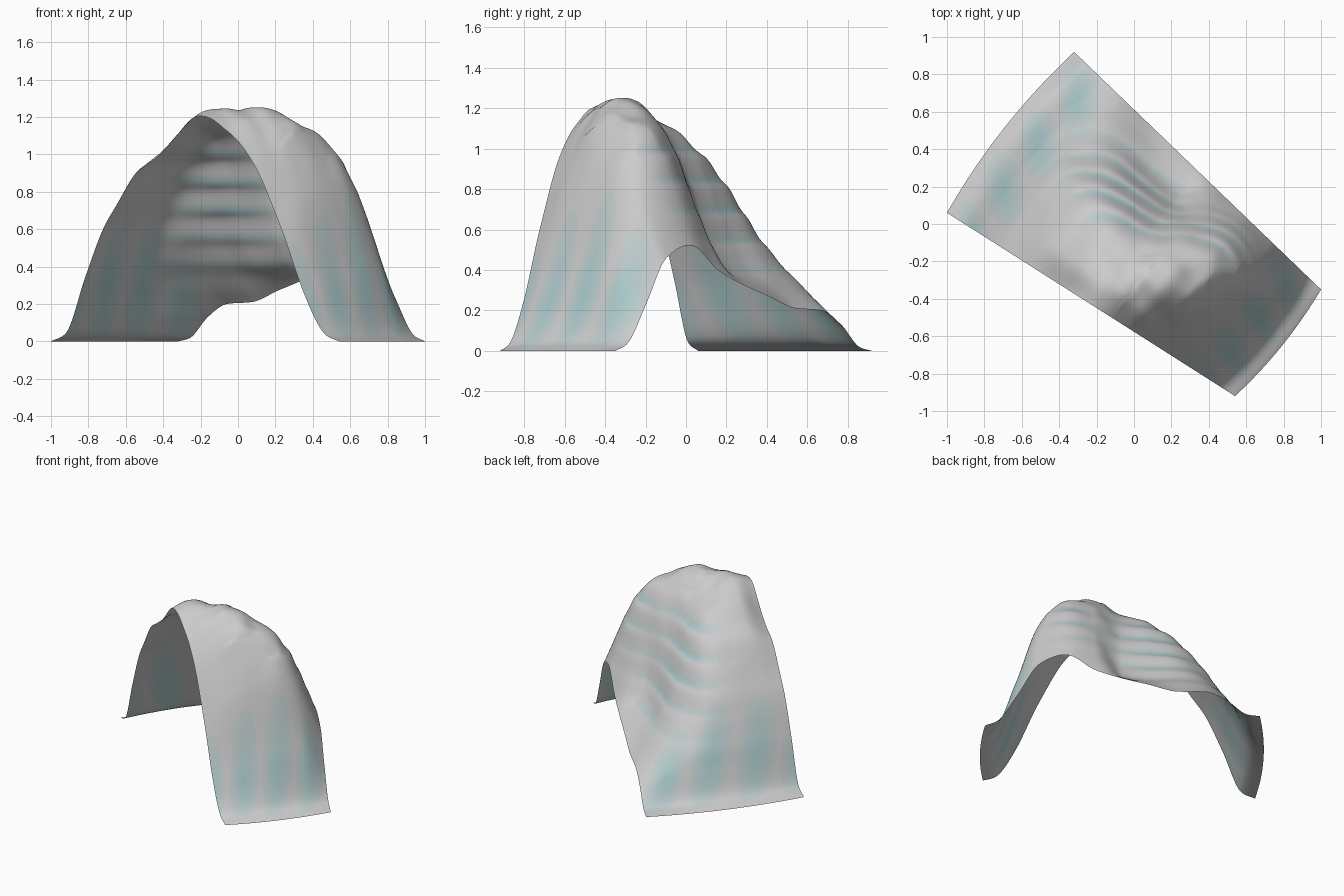
import bpy, math
from mathutils import Vector

if "Cube" in bpy.data.objects:
    bpy.data.objects.remove(bpy.data.objects["Cube"])

# Sparse height profiles: each row runs along the arch, rows go front edge to back edge
U = [0, .05, .12, .2, .3, .4, .5, .6, .7, .8, .88, .95, 1]
ROWS = {
    0:   [0, .04, .35, .66, .90, 1.03, 1.20, 1.14, .96, .60, .25, .04, 0],
    .15: [0, .05, .37, .68, .95, 1.12, 1.24, 1.21, 1.06, .72, .31, .05, 0],
    .35: [0, .06, .38, .69, .94, 1.09, 1.16, 1.25, 1.17, .83, .36, .06, 0],
    .5:  [0, .06, .37, .65, .87, .99, 1.04, 1.18, 1.15, .88, .40, .06, 0],
    .65: [0, .05, .33, .51, .67, .73, .79, 1.04, 1.10, .90, .43, .06, 0],
    .8:  [0, .03, .25, .38, .44, .44, .48, .78, .93, .79, .41, .06, 0],
    1:   [0, .02, .13, .20, .21, .27, .325, .40, .52, .46, .23, .04, 0],
}
V = list(ROWS)


def spline(xs, ys, x):
    """Cubic interpolation through uneven samples, without overshoot."""
    n = len(xs)
    i = 0
    while i < n - 2 and x > xs[i + 1]:
        i += 1

    def sec(k):
        return (ys[k + 1] - ys[k]) / (xs[k + 1] - xs[k])

    def slope(k):
        if k == 0 or k == n - 1:
            return sec(min(k, n - 2))
        a, b = sec(k - 1), sec(k)
        m = (ys[k + 1] - ys[k - 1]) / (xs[k + 1] - xs[k - 1])
        lim = 2 * min(abs(a), abs(b)) if a * b > 0 else abs(m)
        return max(-lim, min(lim, m))
    h = xs[i + 1] - xs[i]
    t = (x - xs[i]) / h
    return ((2*t**3 - 3*t**2 + 1) * ys[i] + (t**3 - 2*t**2 + t) * h * slope(i)
            + (3*t**2 - 2*t**3) * ys[i + 1] + (t**3 - t**2) * h * slope(i + 1))


def blob(u, v, cu, cv, ru, rv):
    return math.exp(-((u - cu) / ru)**2 - ((v - cv) / rv)**2)


# Plan outline corners of the sheet
A, B = Vector((-1, .06)), Vector((.54, -.92))
D, C = Vector((-.32, .92)), Vector((1, -.35))


def point(u, v):
    """Position on the sheet, and how strongly it is tinted."""
    p = A.lerp(B, u).lerp(D.lerp(C, u), v)
    # the two feet bow outwards
    bow = 4 * v * (1 - v)
    p += Vector((-.033, .025)) * bow * (1 - u)**3 + Vector((.018, -.02)) * bow * u**3
    z = spline(V, [spline(U, ROWS[r], u) for r in V], v)
    # stepped folds on the back slope and on the lobe beside it
    steps = blob(u, v, .38, .62, .18, .26) + .8 * blob(u, v, .68, .78, .08, .15)
    phase = math.sin(2 * math.pi * z / .15)
    # small crumples on the crown and along the left shoulder
    crown = blob(u, v, .6, .3, .16, .3)
    shoulder = blob(u, v, .27, .1, .15, .25)
    # tint: streaks on the feet, bands on the folds
    streak = .6 + .4 * math.sin(21 * v + 5 * math.sin(6 * u))
    foot = max(0, 1 - abs(min(u, 1 - u) - .1) / .1)
    tint = foot * streak + steps * max(0, -phase) * .9
    z += .012 * steps * phase + .008 * crown * math.sin(34 * p.x) * math.cos(25 * p.y)
    z += .012 * shoulder * math.sin(2 * math.pi * u / .13)
    return Vector((p.x, p.y, max(z, 0))), min(1, tint)


# Draped cloth: one open sheet
NU, NV = 200, 110
pts = [point(i / NU, j / NV) for j in range(NV + 1) for i in range(NU + 1)]
w = NU + 1
faces = [(j*w + i, j*w + i + 1, (j+1)*w + i + 1, (j+1)*w + i)
         for j in range(NV) for i in range(NU)]
me = bpy.data.meshes.new("draped_cloth")
me.from_pydata([p for p, t in pts], [], faces)
me.polygons.foreach_set("use_smooth", [True] * len(faces))
bpy.context.collection.objects.link(bpy.data.objects.new("draped_cloth", me))

# Graded tints from grey to pale teal
LEVELS = 8
for k in range(LEVELS):
    f = k / (LEVELS - 1)
    mat = bpy.data.materials.new("cloth_tint_%d" % k)
    mat.diffuse_color = (.6 - .22 * f, .6 - .02 * f, .6 - .01 * f, 1)
    mat.use_nodes = True
    mat.node_tree.nodes["Principled BSDF"].inputs["Base Color"].default_value = mat.diffuse_color
    me.materials.append(mat)
for poly in me.polygons:
    poly.material_index = round(pts[poly.vertices[0]][1] * (LEVELS - 1))
